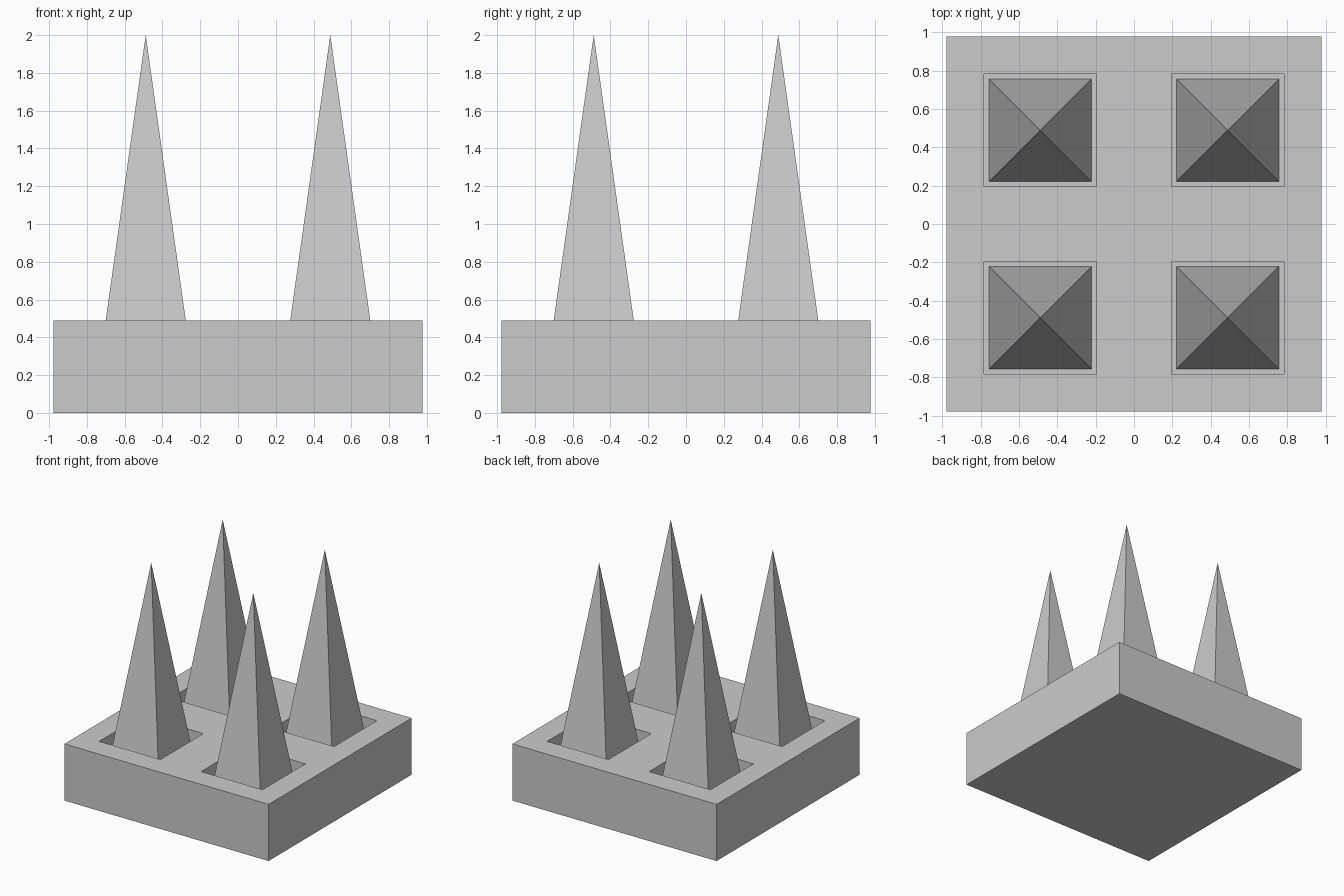
import bpy, bmesh
from math import pi, sqrt

if "Cube" in bpy.data.objects:
    bpy.data.objects.remove(bpy.data.objects["Cube"])

HALF, TOP, FLOOR, TIP = 0.977, 0.49, 0.09, 2.0
RIM = 0.195            # distance from pit wall to edge of its quarter
SPIKE_HALF = 0.268

# Base slab: 2x2 top, each quarter inset and sunk to form a square pit
bm = bmesh.new()
bmesh.ops.create_grid(bm, x_segments=2, y_segments=2, size=HALF)
bmesh.ops.translate(bm, verts=bm.verts[:], vec=(0, 0, TOP))
quarters = bm.faces[:]
border = [e for e in bm.edges if e.is_boundary]
ext = bmesh.ops.extrude_edge_only(bm, edges=border)["geom"]
low = [v for v in ext if isinstance(v, bmesh.types.BMVert)]
bmesh.ops.translate(bm, verts=low, vec=(0, 0, -TOP))
bmesh.ops.contextual_create(bm, geom=[e for e in bm.edges if e.is_boundary])
bmesh.ops.inset_individual(bm, faces=quarters, thickness=RIM, use_even_offset=True)
pits = bmesh.ops.extrude_discrete_faces(bm, faces=quarters)["faces"]
for f in pits:
    bmesh.ops.translate(bm, verts=f.verts[:], vec=(0, 0, FLOOR - TOP))
bmesh.ops.recalc_face_normals(bm, faces=bm.faces[:])
mesh = bpy.data.meshes.new("base")
bm.to_mesh(mesh)
bm.free()
bpy.context.collection.objects.link(bpy.data.objects.new("base", mesh))

# Four square spikes rising from the pit floors
for sx, side in ((-1, "left"), (1, "right")):
    for sy, end in ((-1, "front"), (1, "back")):
        bpy.ops.mesh.primitive_cone_add(
            vertices=4, radius1=SPIKE_HALF * sqrt(2), radius2=0,
            depth=TIP - FLOOR, rotation=(0, 0, pi / 4),
            location=(sx * HALF / 2, sy * HALF / 2, (TIP + FLOOR) / 2))
        bpy.context.object.name = f"spike_{end}_{side}"
